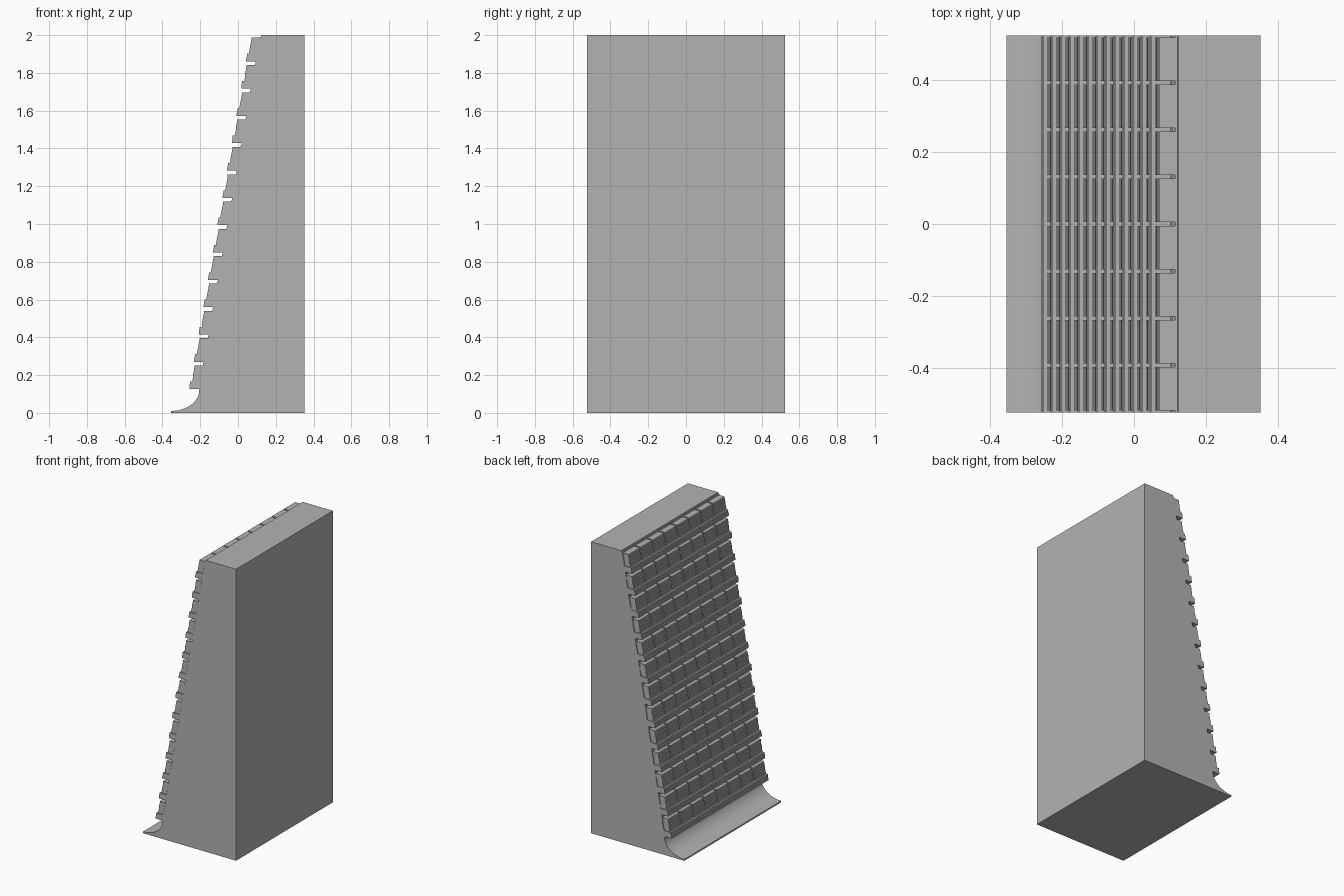
import bpy
import math

cube = bpy.data.objects.get("Cube")
if cube:
    bpy.data.objects.remove(cube, do_unlink=True)

WIDTH = 1.05
HALF = WIDTH / 2
SLOPE = 0.173
BASE_TOP = 0.12
ROWS, COLUMNS = 13, 8
PITCH = (2 - BASE_TOP) / ROWS

grey = bpy.data.materials.new("concrete grey")
grey.use_nodes = True
colour = (0.45, 0.45, 0.45, 1)
grey.diffuse_color = colour
grey.node_tree.nodes["Principled BSDF"].inputs["Base Color"].default_value = colour


def face_x(z):
    """Position of the battered wall face at a height."""
    return -0.205 + SLOPE * (z - BASE_TOP)


def extrude(name, profile, spans):
    """Extrude an x-z profile along each y span, joined as one object."""
    verts, faces = [], []
    n = len(profile)
    for y0, y1 in spans:
        o = len(verts)
        verts += [(x, y, z) for y in (y0, y1) for x, z in profile]
        faces.append([o + i for i in range(n)])
        faces.append([o + n + i for i in reversed(range(n))])
        for i in range(n):
            j = (i + 1) % n
            faces.append([o + j, o + i, o + n + i, o + n + j])
    mesh = bpy.data.meshes.new(name)
    mesh.from_pydata(verts, [], faces)
    mesh.materials.append(grey)
    obj = bpy.data.objects.new(name, mesh)
    bpy.context.collection.objects.link(obj)
    return obj


def stepped(z0, z1, steps, depth):
    """Profile in front of the wall whose outer side climbs in fine steps."""
    h = (z1 - z0) / steps
    outer = []
    for i in range(steps):
        z = z0 + i * h
        x = face_x(z + h / 2) - depth
        outer += [(x, z), (x, z + h)]
    return [(face_x(z0) + 0.005, z0)] + outer + [(face_x(z1) + 0.005, z1)]


# Solid wall behind the blocks
extrude("wall_core", [(0.353, BASE_TOP), (face_x(BASE_TOP) + 0.003, BASE_TOP),
                      (face_x(2) + 0.003, 2), (0.353, 2)], [(-HALF, HALF)])

# Footing with a concave sweep out to the toe
sweep = [(-0.355 + 0.15 * math.cos(a), BASE_TOP - 0.11 * math.sin(a))
         for a in (math.pi / 2 * i / 16 for i in range(17))]
base = extrude("footing", [(0.353, 0), (0.353, BASE_TOP)] + sweep + [(-0.355, 0)],
               [(-HALF, HALF)])
bpy.context.view_layer.objects.active = base
base.select_set(True)
bpy.ops.object.shade_smooth_by_angle(angle=math.radians(30))
base.select_set(False)

# Thin stepped backing, then rows of ledges carrying separate blocks
extrude("backing", stepped(BASE_TOP, 1.99, 104, 0.003), [(-HALF, HALF)])
cell = WIDTH / COLUMNS
gap = 0.01
spans = [(-HALF + c * cell + gap / 2, -HALF + (c + 1) * cell - gap / 2)
         for c in range(COLUMNS)]
for r in range(ROWS):
    z = BASE_TOP + 0.006 + r * PITCH
    extrude(f"ledge_{r + 1}", stepped(z, z + 0.04, 3, 0.055), [(-HALF, HALF)])
    extrude(f"blocks_{r + 1}", stepped(z + 0.04, z + 0.125, 6, 0.046), spans)
